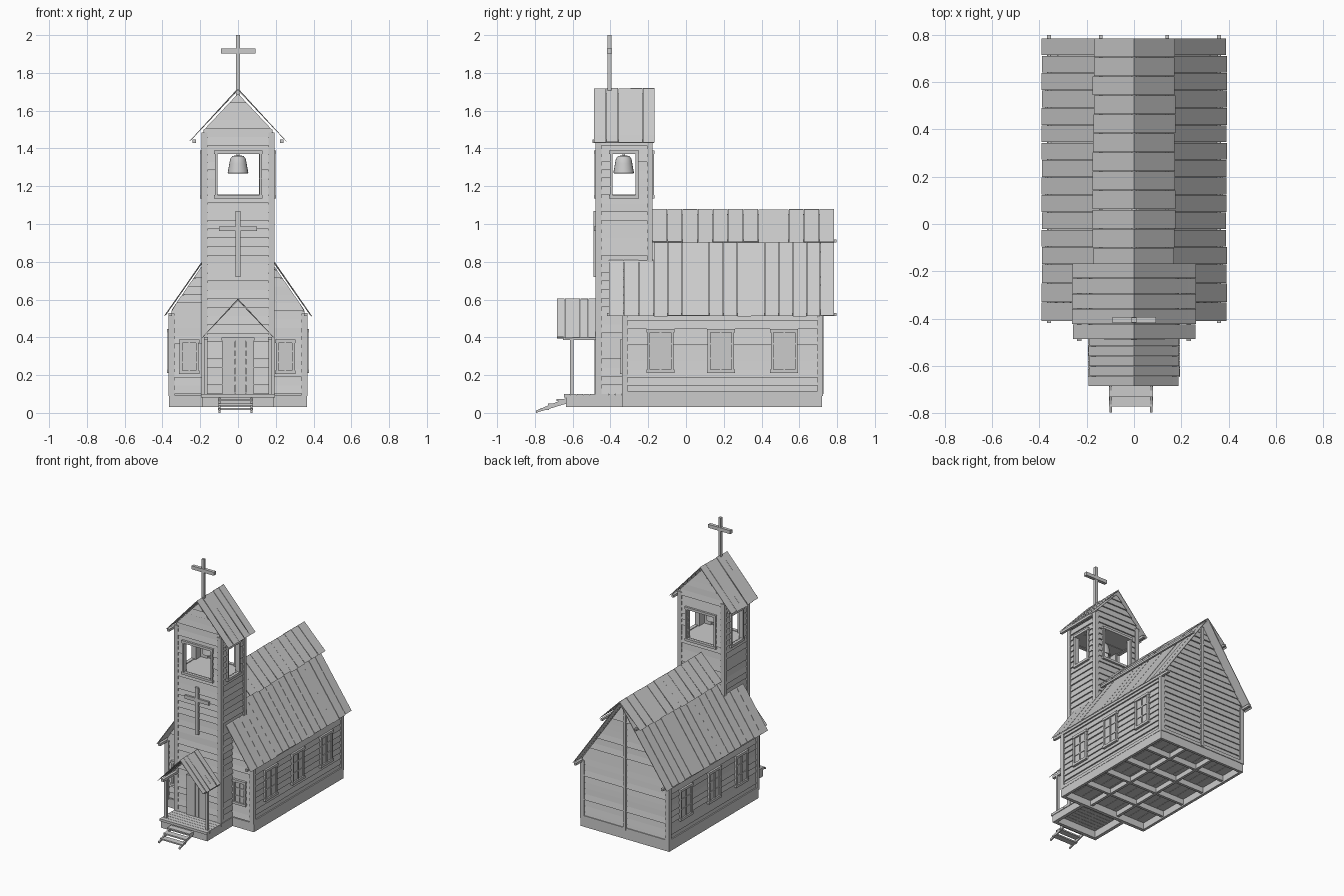
import bpy, bmesh, math, random
from mathutils import Vector as V

if "Cube" in bpy.data.objects:
    bpy.data.objects.remove(bpy.data.objects["Cube"])
random.seed(4)


def hexa(bm, pts):
    v = [bm.verts.new(p) for p in pts]
    for f in ((3, 2, 1, 0), (4, 5, 6, 7), (0, 1, 5, 4), (1, 2, 6, 5), (2, 3, 7, 6), (3, 0, 4, 7)):
        bm.faces.new([v[i] for i in f])


def box(bm, x0, x1, y0, y1, z0, z1):
    hexa(bm, [(x, y, z) for z in (z0, z1) for x, y in ((x0, y0), (x1, y0), (x1, y1), (x0, y1))])


def part(name, build):
    bm = bmesh.new()
    build(bm)
    bmesh.ops.recalc_face_normals(bm, faces=bm.faces)
    me = bpy.data.meshes.new(name)
    bm.to_mesh(me)
    bm.free()
    ob = bpy.data.objects.new(name, me)
    bpy.context.collection.objects.link(ob)
    return ob


def boxes(name, *dims):
    return part(name, lambda bm: [box(bm, *d) for d in dims])


def mirrored(*dims):
    return [d for x0, x1, *r in dims for d in ((x0, x1, *r), (-x1, -x0, *r))]


def prism(name, profile, y0, y1):
    def build(bm):
        f = bm.faces.new([bm.verts.new((x, y0, z)) for x, z in profile])
        r = bmesh.ops.extrude_face_region(bm, geom=[f])
        bmesh.ops.translate(bm, vec=(0, y1 - y0, 0), verts=[g for g in r["geom"] if isinstance(g, bmesh.types.BMVert)])
    return part(name, build)


# lap siding on a wall: origin o, direction u, outward normal n
def siding(bm, o, u, n, lo, hi, z0, z1, h=0.045):
    o, u, n = V(o), V(u), V(n)
    rows = max(1, round((z1 - z0) / h))
    f = lambda e, z: e(z) if callable(e) else e
    for i in range(rows):
        za = z0 + (z1 - z0) * i / rows
        zb = z0 + (z1 - z0) * (i + 1) / rows
        out = 0.011 + random.uniform(-.002, .002)
        P = lambda a, d, z: o + u * a + n * d + V((0, 0, z))
        pts = []
        for z, d in ((za + random.uniform(0, .002), out), (zb, 0.004)):
            a, b = f(lo, z), f(hi, z)
            pts += [P(a, -.004, z), P(b, -.004, z), P(b, d, z), P(a, d, z)]
        hexa(bm, pts)


# gable roof of separate planks running down both slopes
def planks(bm, xe, ze, xr, zr, y0, y1, n, t=0.013):
    for s in (-1, 1):
        d = V((xr - xe, zr - ze)).normalized()
        nx, nz = -d.y * t, d.x * t
        for i in range(n):
            a = y0 + (y1 - y0) * i / n + .0012
            b = y0 + (y1 - y0) * (i + 1) / n - .0012
            e, k = random.uniform(-.005, .004), random.uniform(-.003, .001)
            pts = []
            for drop in (1, 0):
                for x, z, y in ((xe + d.x * e, ze + d.y * e, a), (xr, zr, a), (xr, zr, b), (xe + d.x * e, ze + d.y * e, b)):
                    pts.append((s * max(0, x + nx * drop), y, z + nz * -drop * 1 + k))
            hexa(bm, pts)


# framed window or opening on a wall
def frame(bm, o, u, n, c, w, z0, z1, pane=True, t=0.014):
    o, u, n = V(o), V(u), V(n)

    def bar(a, b, za, zb, da, db):
        hexa(bm, [o + u * x + n * d + V((0, 0, z)) for z in (za, zb) for x, d in ((a, da), (b, da), (b, db), (a, db))])
    l, r = c - w / 2, c + w / 2
    bar(l, l + t, z0, z1, -.004, .02)
    bar(r - t, r, z0, z1, -.004, .02)
    bar(l - .004, r + .004, z0 - .004, z0 + t, -.004, .023)
    bar(l - .004, r + .004, z1 - t, z1 + .004, -.004, .023)
    if pane:
        bar(l, r, z0, z1, 0, .012)
        bar(c - .004, c + .004, z0, z1, 0, .018)
        for k in (1, 2):
            z = z0 + (z1 - z0) * k / 3
            bar(l, r, z - .004, z + .004, 0, .017)


X, Y = V((1, 0, 0)), V((0, 1, 0))
nave_w = lambda z: min(.352, .372 - (z - .515) / 1.45)
tower_w = lambda z: max(.002, min(.18, (1.69 - z) / 1.06))
neg = lambda f: lambda z: -f(z)
YF, YB, TF, TB = -.325, .71, -.465, -.19

# foundation beams, joists and floors
dims = mirrored((.345, .365, -.335, .72, .03, .095), (.165, .19, -.63, -.335, .03, .095),
                (.105, .125, -.335, .7, .045, .08))
dims += [(-.365, .365, -.335, -.31, .03, .095), (-.365, .365, .70, .72, .03, .095), (-.19, .19, -.635, -.61, .03, .095)]
dims += [(-.35, .35, y, y + .02, .04, .08) for y in (-.12, .09, .3, .51)]
boxes("foundation_beams", *dims)
boxes("floor_boards", *[(-.35 + i * .07, -.282 + i * .07, -.32, .71, .08, .095) for i in range(10)])
boxes("porch_deck", *[(-.195, .195, -.645 + i * .034, -.613 + i * .034, .082, .1) for i in range(10)])

# solid wall cores
prism("nave_core", [(-.35, .09), (.35, .09), (.35, .53), (.01, 1.03), (-.01, 1.03), (-.35, .53)], YF, YB)
boxes("tower_core", (-.178, .178, TF, TB, .09, 1.15))
prism("tower_gable_core", [(-.178, 1.375), (.178, 1.375), (.178, 1.5), (0, 1.69), (-.178, 1.5)], TF, TB)
boxes("belfry_walls", *mirrored(
    (.11, .178, TF, TF + .015, 1.14, 1.38), (.11, .178, TB - .015, TB, 1.14, 1.38),
    (.163, .178, TF, -.39, 1.14, 1.38), (.163, .178, -.265, TB, 1.14, 1.38)))


# siding
def nave_siding(bm):
    for s in (-1, 1):
        siding(bm, (s * .35, 0, 0), Y, s * X, YF, YB, .1, .53)
    siding(bm, (0, YB, 0), X, Y, neg(nave_w), nave_w, .1, 1.03)
    siding(bm, (0, YF, 0), X, -Y, .17, nave_w, .1, .8)
    siding(bm, (0, YF, 0), X, -Y, neg(nave_w), -.17, .1, .8)


def tower_siding(bm):
    for y, n in ((TF, -Y), (TB, Y)):
        o = (0, y, 0)
        siding(bm, o, X, n, -.178, .178, .1, 1.155)
        siding(bm, o, X, n, -.178, -.11, 1.155, 1.37)
        siding(bm, o, X, n, .11, .178, 1.155, 1.37)
        siding(bm, o, X, n, neg(tower_w), tower_w, 1.37, 1.685)
    for s in (-1, 1):
        o = (s * .178, 0, 0)
        siding(bm, o, Y, s * X, TF, TB, .1, 1.155)
        siding(bm, o, Y, s * X, TF, -.39, 1.155, 1.37)
        siding(bm, o, Y, s * X, -.265, TB, 1.155, 1.37)
        siding(bm, o, Y, s * X, TF, TB, 1.37, 1.5)


part("nave_siding", nave_siding)
part("tower_siding", tower_siding)

# corner trim, skirt boards and back centre board
boxes("nave_trim", *mirrored((.335, .367, -.34, -.31, .09, .525), (.335, .367, .695, .725, .09, .525),
                             (.35, .367, -.31, .7, .092, .115)),
      (-.35, .35, .71, .725, .092, .115), (-.012, .012, .71, .728, .1, 1.03))
boxes("tower_trim", *mirrored((.162, .193, TF - .013, TF + .017, .09, 1.485), (.162, .193, TB - .017, TB + .013, .09, 1.485)))

# plank roofs and the purlins carrying them
def nave_roof(bm):
    planks(bm, .39, .515, .02, 1.045, -.17, .785, 13)
    planks(bm, .39, .515, .19, .805, -.41, -.17, 3)


part("nave_roof", nave_roof)
part("nave_roof_cap", lambda bm: planks(bm, .172, .905, 0, 1.07, -.18, .785, 12))
part("tower_roof", lambda bm: planks(bm, .26, 1.435, 0, 1.71, -.487, -.165, 5))
part("porch_roof", lambda bm: planks(bm, .19, .4, 0, .597, -.685, -.475, 5))
boxes("purlins", *mirrored((.35, .368, -.418, .797, .512, .53), (.132, .147, -.18, .797, .903, .918),
                           (.222, .24, -.495, -.17, 1.43, 1.448), (.16, .18, -.65, -.47, .385, .403)))

# windows and door
def windows(bm):
    for s in (-1, 1):
        for c in (-.135, .185, .52):
            frame(bm, (s * .352, 0, 0), Y, s * X, c, .14, .215, .44)
        frame(bm, (0, YF - .002, 0), X, -Y, s * .255 - .004, .10, .21, .385)


def openings(bm):
    for y, n in ((TF, -Y), (TB, Y)):
        frame(bm, (0, y, 0), X, n, .002, .25, 1.14, 1.385, False)
    for s in (-1, 1):
        frame(bm, (s * .178, 0, 0), Y, s * X, -.3275, .15, 1.14, 1.385, False)


part("windows", windows)
part("belfry_frames", openings)
boxes("door", *[(-.07 + i * .028, -.0435 + i * .028, TF - .017, TF, .1, .385) for i in range(5)])
boxes("door_frame", *mirrored((.07, .084, TF - .02, TF, .1, .385)), (-.088, .088, TF - .021, TF, .383, .398))

# porch posts and stairs
boxes("porch_posts", *mirrored((.161, .179, -.614, -.596, .09, .39)))


def stairs(bm):
    for x in (-.103, .067):
        hexa(bm, [(a, y, z) for z0 in (0, 1) for a, y, z in (
            (x, -.795, .012 * z0), (x + .011, -.795, .012 * z0),
            (x + .011, -.63, .05 + .03 * z0), (x, -.63, .05 + .03 * z0))])
    for y, z in ((-.685, .074), (-.73, .05), (-.77, .026)):
        box(bm, -.105, .08, y, y + .045, z - .01, z)


part("stairs", stairs)

# crosses
boxes("roof_cross", (-.01, .01, -.415, -.395, 1.68, 2.0), (-.09, .092, -.417, -.393, 1.902, 1.928))
boxes("wall_cross", (-.013, .013, -.49, -.468, .72, 1.07), (-.1, .1, -.488, -.468, .962, .988))

# bell and its hanger
def bell(bm):
    prof = [(.04, 1.275), (.05, 1.268), (.055, 1.27), (.052, 1.285), (.046, 1.32), (.041, 1.345), (.03, 1.36), (0, 1.364)]
    prof = [(0, 1.345), (.032, 1.335)] + prof
    vs = [bm.verts.new((r, -.33, z)) for r, z in prof]
    es = [bm.edges.new(p) for p in zip(vs, vs[1:])]
    bmesh.ops.spin(bm, geom=vs + es, cent=(0, -.33, 0), axis=(0, 0, 1), angle=math.tau, steps=20, use_merge=True)
    bmesh.ops.remove_doubles(bm, verts=bm.verts, dist=.0005)


b = part("bell", bell)
bpy.context.view_layer.objects.active = b
b.select_set(True)
bpy.ops.object.shade_smooth_by_angle()
boxes("bell_hanger", (-.165, .165, -.34, -.32, 1.372, 1.39), (-.007, .007, -.337, -.323, 1.355, 1.375))
